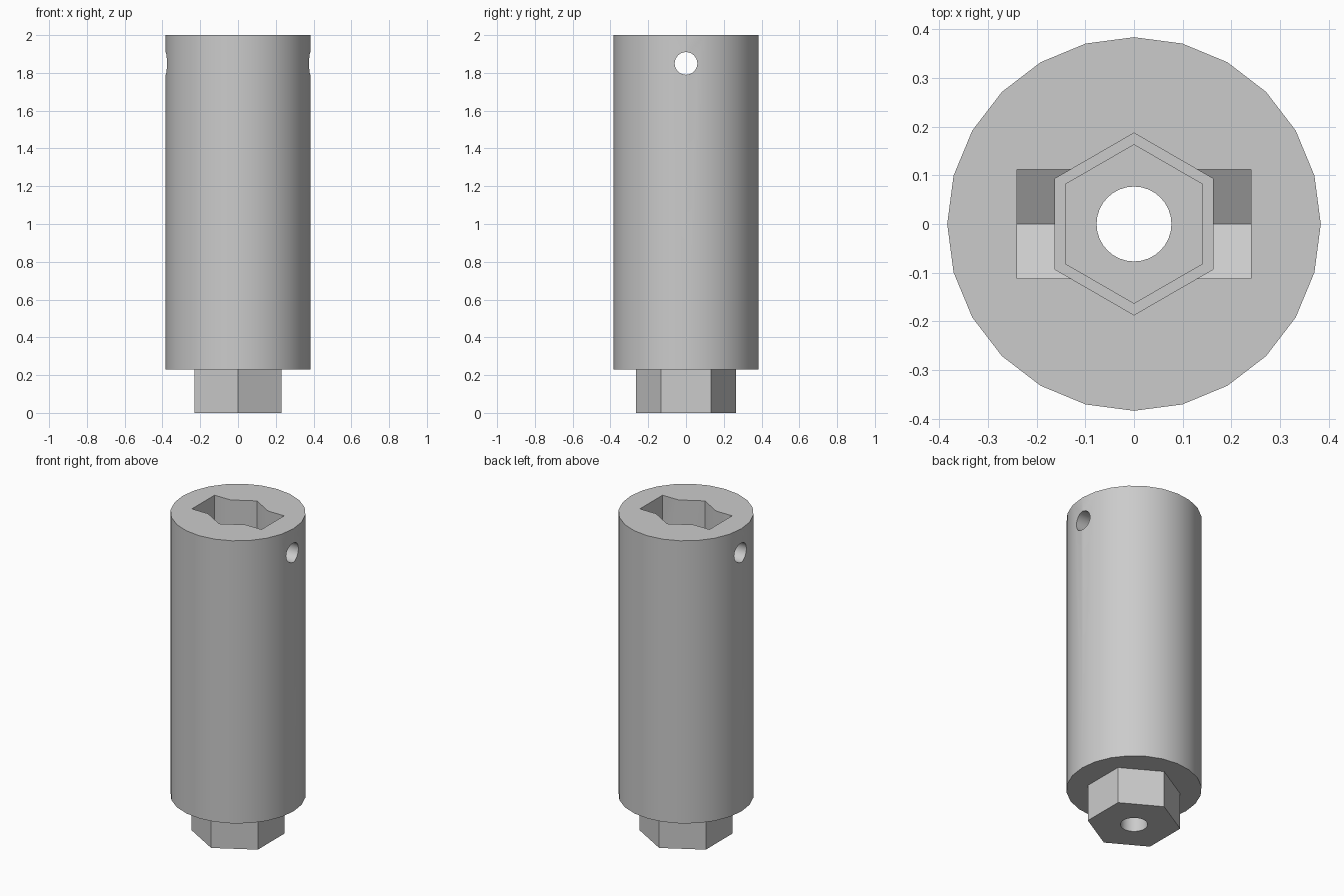
import bpy
import math
from mathutils import Matrix

old = bpy.data.objects.get("Cube")
if old:
    bpy.data.objects.remove(old, do_unlink=True)

# Single grey material
grey = bpy.data.materials.new("light_grey")
grey.use_nodes = True
colour = (0.6, 0.6, 0.6, 1.0)
grey.diffuse_color = colour
grey.node_tree.nodes["Principled BSDF"].inputs["Base Color"].default_value = colour


def ring(radius, sides, start=0.0):
    """Regular polygon as a list of 2D points."""
    step = 2 * math.pi / sides
    return [(radius * math.cos(start + i * step), radius * math.sin(start + i * step))
            for i in range(sides)]


def prism(name, outline, low, high, along_x=False):
    """Extrude a 2D outline along z, or along x with the outline in y and z."""
    n = len(outline)
    verts = [(x, y, h) for h in (low, high) for x, y in outline]
    faces = [tuple(reversed(range(n))), tuple(range(n, 2 * n))]
    faces += [(i, (i + 1) % n, n + (i + 1) % n, n + i) for i in range(n)]
    mesh = bpy.data.meshes.new(name)
    mesh.from_pydata(verts, [], faces)
    if along_x:
        mesh.transform(Matrix(((0, 0, 1, 0), (1, 0, 0, 0), (0, 1, 0, 0), (0, 0, 0, 1))))
    mesh.materials.append(grey)
    obj = bpy.data.objects.new(name, mesh)
    bpy.context.collection.objects.link(obj)
    return obj


def combine(target, tool, operation):
    """Apply a boolean and remove the tool object."""
    tool.hide_render = True
    bpy.context.view_layer.objects.active = target
    mod = target.modifiers.new("combine", "BOOLEAN")
    mod.operation = operation
    mod.solver = "EXACT"
    mod.object = tool
    bpy.ops.object.modifier_apply(modifier=mod.name)
    bpy.data.objects.remove(tool, do_unlink=True)


POINT_UP = math.pi / 2
TOP = 2.0
SHOULDER = 0.23
PIN_Z = 1.85

# Round body with the hexagonal drive end below
body = prism("socket_body", ring(0.384, 24), SHOULDER, TOP)
combine(body, prism("drive_hex", ring(0.266, 6, POINT_UP), 0, SHOULDER + 0.03), "UNION")

# Stepped hexagonal socket and the through bore
combine(body, prism("wide_socket", ring(0.187, 6, POINT_UP), 0.7, TOP + 0.1), "DIFFERENCE")
combine(body, prism("narrow_socket", ring(0.163, 6, POINT_UP), 0.35, 0.8), "DIFFERENCE")
combine(body, prism("bore", ring(0.077, 32), -0.1, 0.5), "DIFFERENCE")

# Nut slots on both sides, open at the top with a V-shaped floor
half = 0.112
point = half / math.cos(math.pi / 6)
slot = [(0, PIN_Z - point), (half, PIN_Z - point / 2),
        (half, TOP + 0.1), (-half, TOP + 0.1), (-half, PIN_Z - point / 2)]
combine(body, prism("nut_slot", slot, -0.241, 0.241, along_x=True), "DIFFERENCE")

# Cross hole for the locking screws
screw = [(y, z + PIN_Z) for y, z in ring(0.06, 32)]
combine(body, prism("screw_hole", screw, -0.5, 0.5, along_x=True), "DIFFERENCE")

# Smooth the round walls and keep the edges sharp
bpy.ops.object.select_all(action="DESELECT")
body.select_set(True)
bpy.context.view_layer.objects.active = body
bpy.ops.object.shade_smooth_by_angle(angle=math.radians(30))
